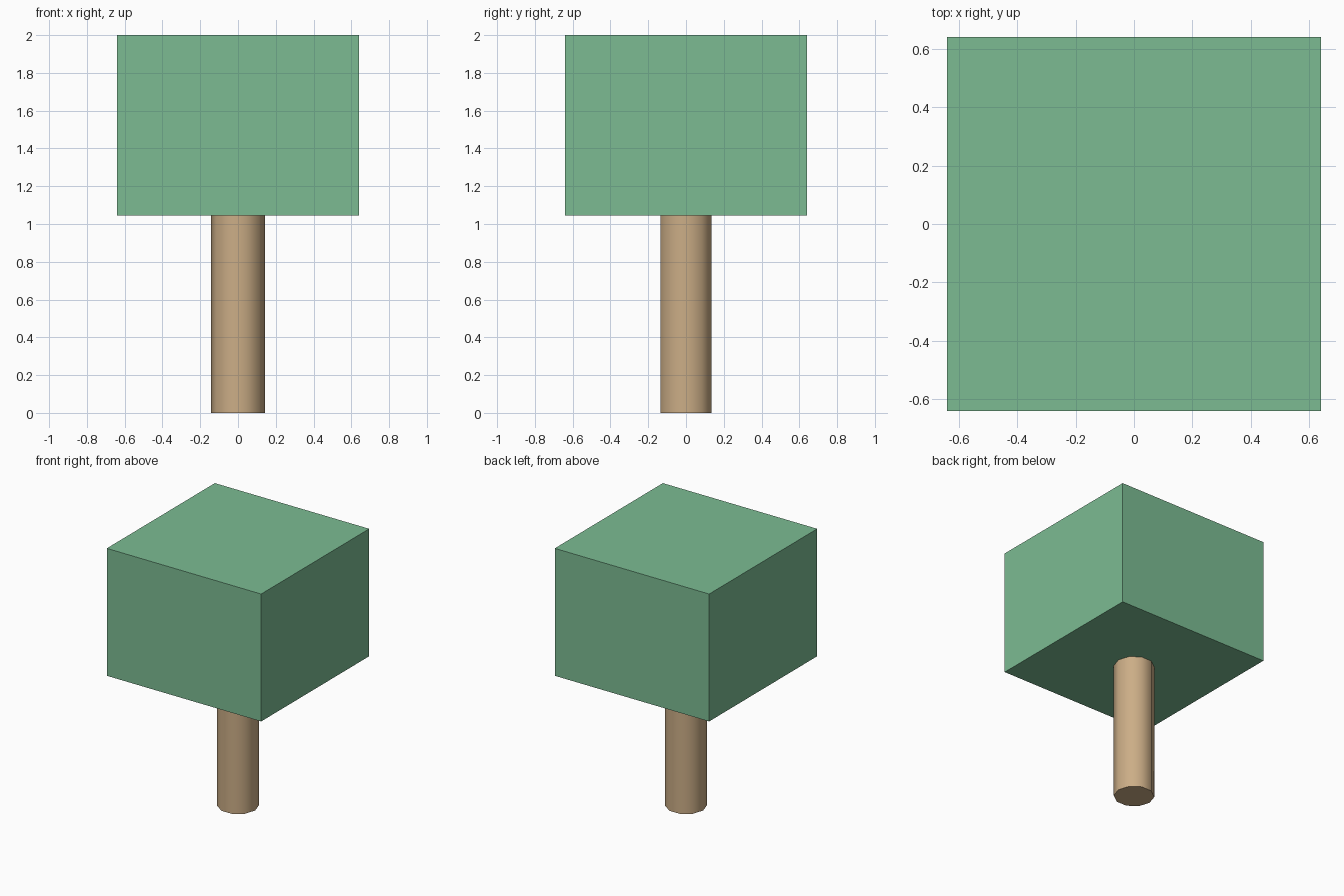
import bpy
import math

if "Cube" in bpy.data.objects:
    bpy.data.objects.remove(bpy.data.objects["Cube"])


def finish(obj, name, color):
    obj.name = name
    mat = bpy.data.materials.new(name + "_color")
    mat.diffuse_color = color
    mat.use_nodes = True
    mat.node_tree.nodes["Principled BSDF"].inputs["Base Color"].default_value = mat.diffuse_color
    obj.data.materials.append(mat)


TRUNK_R, TRUNK_TOP = 0.142, 1.06
CROWN_W, CROWN_BOTTOM, CROWN_TOP = 1.28, 1.045, 2.0

# Trunk: ten-sided column with corners on the x axis, set slightly into the crown
bpy.ops.mesh.primitive_cylinder_add(
    vertices=10, radius=TRUNK_R, depth=TRUNK_TOP,
    location=(0, 0, TRUNK_TOP / 2), rotation=(0, 0, math.pi / 2))
finish(bpy.context.object, "trunk", (0.60, 0.42, 0.24, 1))
bpy.ops.object.shade_smooth_by_angle(angle=math.radians(40))

# Crown: square block of foliage
bpy.ops.mesh.primitive_cube_add(size=1, location=(0, 0, (CROWN_BOTTOM + CROWN_TOP) / 2))
crown = bpy.context.object
crown.scale = (CROWN_W, CROWN_W, CROWN_TOP - CROWN_BOTTOM)
bpy.ops.object.transform_apply(location=False, rotation=False, scale=True)
finish(crown, "crown", (0.20, 0.50, 0.29, 1))
